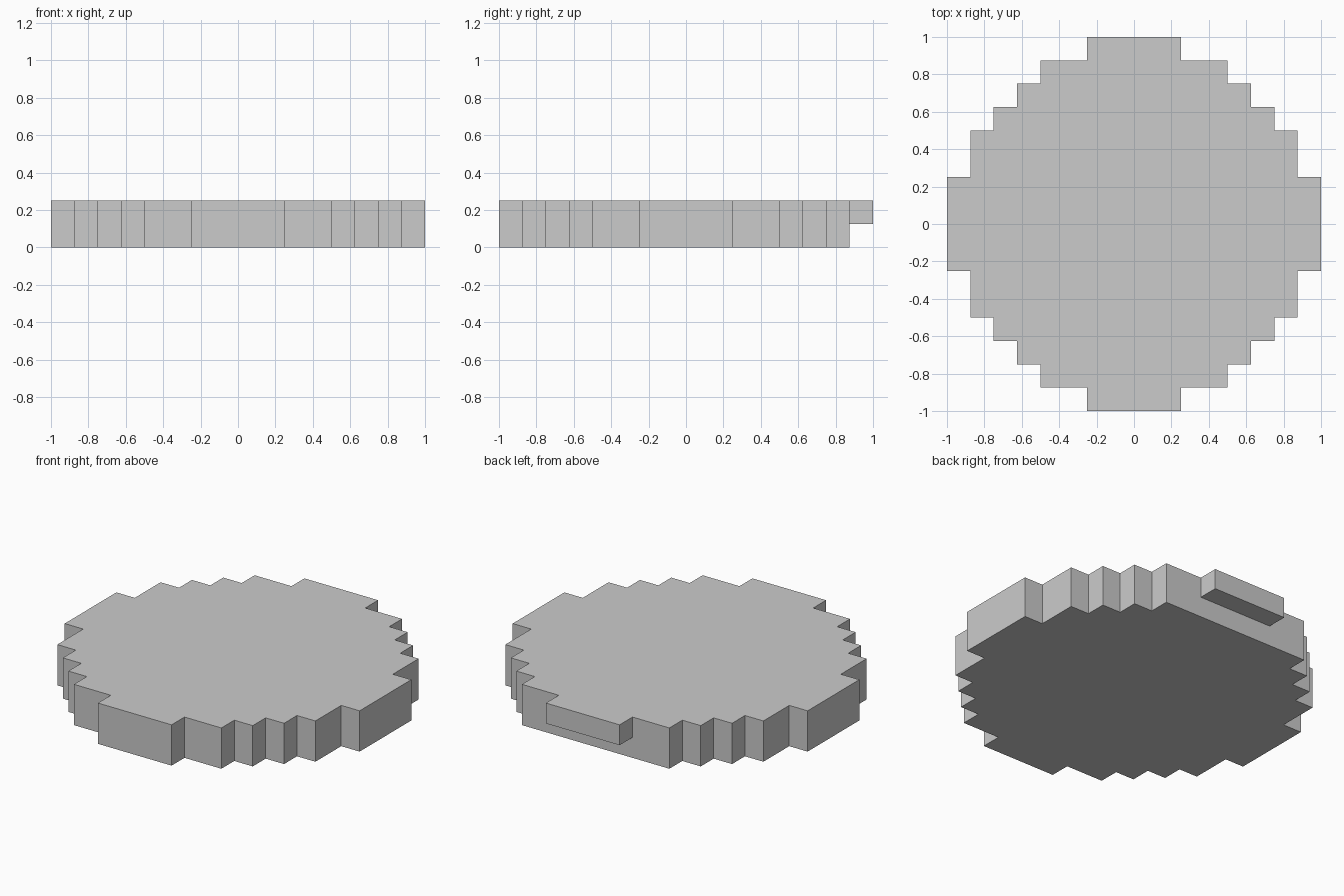
import bpy, bmesh

if "Cube" in bpy.data.objects:
    bpy.data.objects.remove(bpy.data.objects["Cube"])


def extrude_outline(name, outline, z0, z1, open_side=None):
    """Prism from a flat outline; open_side(face centre) drops hidden faces."""
    bm = bmesh.new()
    base = bm.faces.new([bm.verts.new((x, y, z0)) for x, y in outline])
    ext = bmesh.ops.extrude_face_region(bm, geom=[base], use_keep_orig=True)
    top = [g for g in ext["geom"] if isinstance(g, bmesh.types.BMVert)]
    bmesh.ops.translate(bm, verts=top, vec=(0, 0, z1 - z0))
    bmesh.ops.recalc_face_normals(bm, faces=bm.faces)
    if open_side:
        hidden = [f for f in bm.faces if open_side(f.calc_center_median())]
        bmesh.ops.delete(bm, geom=hidden, context='FACES_ONLY')
    mesh = bpy.data.meshes.new(name)
    bm.to_mesh(mesh)
    bm.free()
    obj = bpy.data.objects.new(name, mesh)
    bpy.context.collection.objects.link(obj)
    return obj


# Stepped quarter circle, from the side (+x) round to the end (+y)
quarter = [(1, .25), (.875, .25), (.875, .5), (.75, .5), (.75, .625),
           (.625, .625), (.625, .75), (.5, .75), (.5, .875),
           (.25, .875), (.25, 1)]
back_quarter = quarter[:-2]  # the back lacks the full-height end step

# Stepped round slab
outline = (back_quarter
           + [(-x, y) for x, y in reversed(back_quarter)]
           + [(-x, -y) for x, y in quarter]
           + [(x, -y) for x, y in reversed(quarter)])
extrude_outline("stepped_disc", outline, 0, .25)

# Half-height lip at the back, open where it meets the slab
lip = [(-.25, .875), (.25, .875), (.25, 1), (-.25, 1)]
extrude_outline("back_lip", lip, .125, .25, lambda c: c.y < .88)
